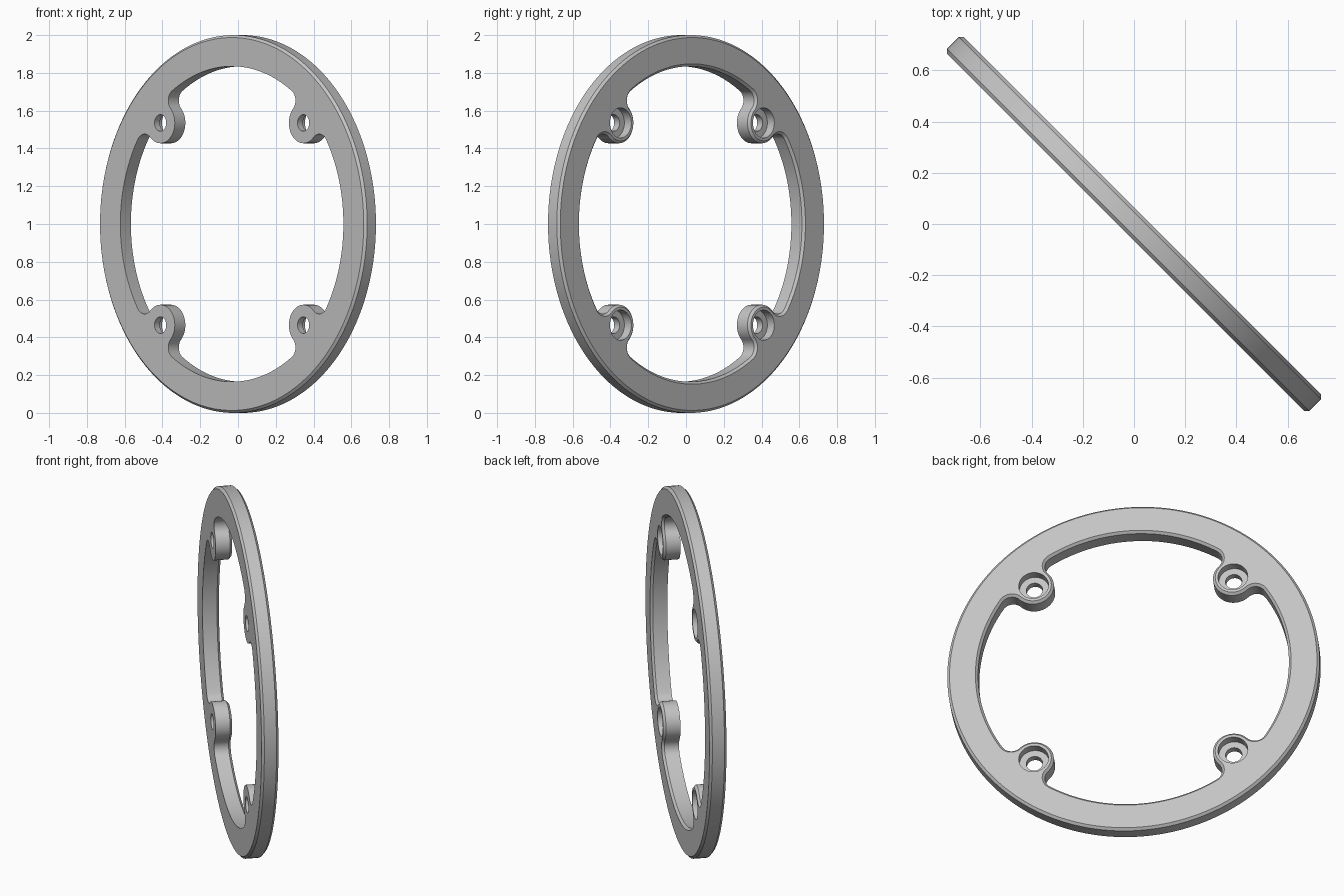
import bpy
import bmesh
from math import sin, cos, pi, acos, atan2, radians, sqrt
from mathutils import Vector

cube = bpy.data.objects.get("Cube")
if cube:
    bpy.data.objects.remove(cube)

HALF = 0.046           # half thickness of the plate
BEVEL = 0.013          # edge chamfer
INNER, LUG, FILLET = 0.835, 0.108, 0.06
LUG_DIST = 0.757       # lug centre from the ring centre
CORNERS = [pi / 4 + k * pi / 2 for k in range(4)]


def polar(r, a):
    return Vector((r * cos(a), r * sin(a)))


def arc(centre, r, a0, a1, n):
    return [centre + polar(r, a0 + (a1 - a0) * i / n) for i in range(n + 1)]


def circle(centre, r, n):
    return arc(centre, r, 0, 2 * pi, n)[:-1]


def inner_outline(grow):
    """Opening outline: ring arcs joined to four round lugs by tangent fillets."""
    ring, lug, fil = INNER + grow, LUG - grow, FILLET + grow
    reach = ring - fil
    half = acos((LUG_DIST**2 + reach**2 - (lug + fil)**2) / (2 * LUG_DIST * reach))
    pts = []
    for a in CORNERS:
        c = polar(LUG_DIST, a)
        f0, f1 = polar(reach, a - half), polar(reach, a + half)
        d0, d1 = c - f0, c - f1
        t0, t1 = atan2(d0.y, d0.x), atan2(d1.y, d1.x)
        start = a - half
        sweep0 = (t0 - start) % (2 * pi)
        sweep1 = (a + half - t1) % (2 * pi)
        lug0 = t0 + pi
        lug_sweep = (t1 - t0) % (2 * pi) - 2 * pi
        pts += arc(f0, fil, start, start + sweep0, 14)
        pts += arc(c, lug, lug0, lug0 + lug_sweep, 28)[1:]
        pts += arc(f1, fil, t1, t1 + sweep1, 14)[1:]
        pts += arc(Vector((0, 0)), ring, a + half, a + pi / 2 - half, 30)[1:-1]
    return pts


bm = bmesh.new()
S = sqrt(0.5)


def add_loop(points, w):
    """Place a flat outline at depth w in the upright, diagonal plane."""
    return [bm.verts.new((S * (p.x + w), S * (w - p.x), p.y + 1)) for p in points]


def loft(loops):
    for a, b in zip(loops, loops[1:]):
        for i in range(len(a)):
            j = (i + 1) % len(a)
            bm.faces.new((a[i], a[j], b[j], b[i]))


def cap(loops):
    edges = [bm.edges.get((l[i - 1], l[i])) for l in loops for i in range(len(l))]
    bmesh.ops.triangle_fill(bm, use_beauty=True, edges=edges)


# Outer rim, chamfered on both sides
origin = Vector((0, 0))
rim = [add_loop(circle(origin, r, 192), w) for r, w in (
    (1 - BEVEL, -HALF), (1, BEVEL - HALF), (1, HALF - BEVEL), (1 - BEVEL, HALF))]
loft(rim)

# Opening with lugs, chamfered on the back
opening = [add_loop(inner_outline(g), w) for g, w in (
    (0, -HALF), (0, HALF - BEVEL), (BEVEL, HALF))]
loft(opening)

# Counterbored bolt holes
front, back = [rim[0], opening[0]], [rim[-1], opening[-1]]
for a in CORNERS:
    c = polar(LUG_DIST, a)
    hole = [add_loop(circle(c, r, 40), w) for r, w in (
        (0.044, -HALF), (0.044, -0.006), (0.08, -0.006), (0.08, HALF))]
    loft(hole)
    front.append(hole[0])
    back.append(hole[-1])

# Flat front and back faces
cap(front)
cap(back)
bmesh.ops.recalc_face_normals(bm, faces=bm.faces)

mesh = bpy.data.meshes.new("mounting_ring")
bm.to_mesh(mesh)
bm.free()
ring = bpy.data.objects.new("mounting_ring", mesh)
bpy.context.collection.objects.link(ring)

grey = bpy.data.materials.new("light grey metal")
grey.use_nodes = True
colour = (0.55, 0.55, 0.55, 1)
grey.diffuse_color = colour
grey.node_tree.nodes["Principled BSDF"].inputs["Base Color"].default_value = colour
mesh.materials.append(grey)

bpy.context.view_layer.objects.active = ring
ring.select_set(True)
bpy.ops.object.shade_smooth_by_angle(angle=radians(30))
